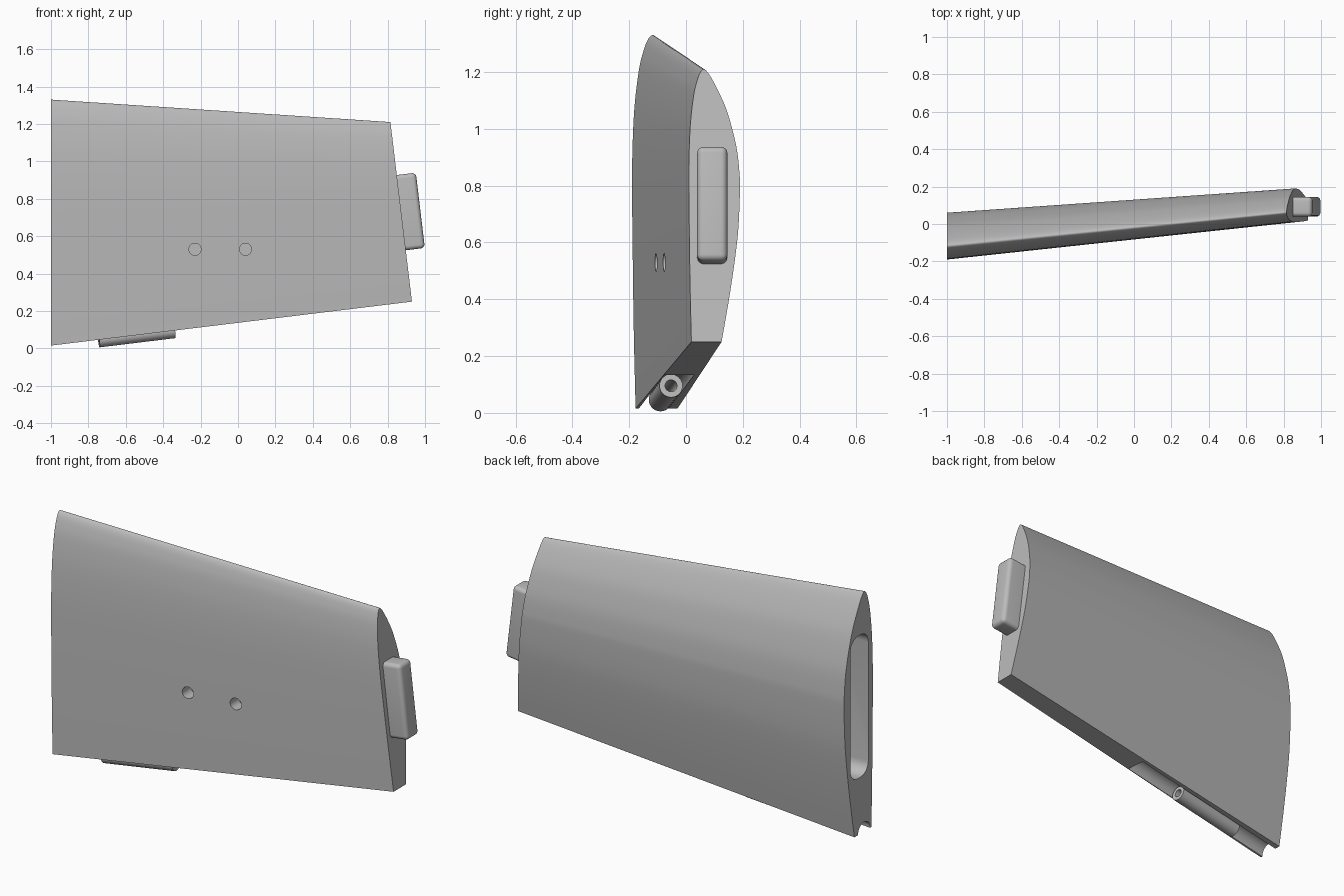
import bpy, bmesh, math
from mathutils import Vector, geometry

cube = bpy.data.objects.get("Cube")
if cube:
    bpy.data.objects.remove(cube, do_unlink=True)

grey = bpy.data.materials.new("plain grey")
grey.use_nodes = True
grey.diffuse_color = (0.5, 0.5, 0.5, 1)
grey.node_tree.nodes["Principled BSDF"].inputs["Base Color"].default_value = (0.5, 0.5, 0.5, 1)


def add_object(name, bm):
    bmesh.ops.recalc_face_normals(bm, faces=bm.faces[:])
    mesh = bpy.data.meshes.new(name)
    bm.to_mesh(mesh)
    bm.free()
    mesh.materials.append(grey)
    obj = bpy.data.objects.new(name, mesh)
    bpy.context.collection.objects.link(obj)
    return obj


def activate(obj):
    bpy.ops.object.select_all(action='DESELECT')
    obj.select_set(True)
    bpy.context.view_layer.objects.active = obj


def cut(obj, cutter):
    cutter.hide_render = True
    mod = obj.modifiers.new("cut", 'BOOLEAN')
    mod.operation = 'DIFFERENCE'
    mod.solver = 'EXACT'
    mod.object = cutter
    activate(obj)
    bpy.ops.object.modifier_apply(modifier=mod.name)
    bpy.data.objects.remove(cutter, do_unlink=True)


def smooth(obj):
    activate(obj)
    bpy.ops.object.shade_smooth_by_angle(angle=math.radians(30))


def rod(name, start, end, radius, sides=32):
    start, end = Vector(start), Vector(end)
    bm = bmesh.new()
    bmesh.ops.create_cone(bm, cap_ends=True, segments=sides, radius1=radius,
                          radius2=radius, depth=(end - start).length)
    obj = add_object(name, bm)
    obj.location = (start + end) / 2
    obj.rotation_mode = 'QUATERNION'
    obj.rotation_quaternion = (end - start).to_track_quat('Z', 'Y')
    return obj


def rounded_box(name, size, location, rotation, radius, only_x=False):
    bm = bmesh.new()
    bmesh.ops.create_cube(bm, size=1)
    bmesh.ops.scale(bm, vec=size, verts=bm.verts)
    edges = [e for e in bm.edges if not only_x
             or abs(e.verts[0].co.x - e.verts[1].co.x) > 0.01]
    bmesh.ops.bevel(bm, geom=edges, offset=radius, segments=6,
                    profile=0.5, affect='EDGES')
    obj = add_object(name, bm)
    obj.location, obj.rotation_euler = location, rotation
    return obj


def spline(points, steps=4):
    """Smooth curve through the control points."""
    pts = [Vector(p) for p in points]
    pts = [2 * pts[0] - pts[1]] + pts + [2 * pts[-1] - pts[-2]]
    out = []
    for a, b, c, d in zip(pts, pts[1:], pts[2:], pts[3:]):
        for i in range(steps):
            t = i / steps
            out.append(0.5 * (2 * b + (c - a) * t + (2 * a - 5 * b + 4 * c - d) * t ** 2
                              + (3 * b - a - 3 * c + d) * t ** 3))
    return out + [pts[-2]]


# Wing panel: section as fractions of thickness and chord, lofted root to tip
section = spline([(.05, 0), (.025, .2), (.01, .4), (0, .6), (.01, .72), (.04, .82),
                  (.1, .91), (.16, .957), (.22, .987), (.29, 1), (.37, .988),
                  (.48, .955), (.62, .903), (.74, .85), (.84, .787), (.94, .705),
                  (.99, .62), (1, .56), (.97, .42), (.9, .3), (.78, .15), (.64, 0)])
bm = bmesh.new()
root = [bm.verts.new((-1, -.19 + .25 * u, .015 + 1.315 * v)) for u, v in section]
tip = [bm.verts.new((.93 - .115 * v, .01 + .18 * u, .25 + .96 * v)) for u, v in section]
count = len(section)
for i in range(count):
    j = (i + 1) % count
    bm.faces.new((root[i], root[j], tip[j], tip[i]))
bm.faces.new(root)
bm.faces.new(tip)
wing = add_object("wing_panel", bm)


def trailing_edge(x):
    """Centre of the flat trailing edge at a span position."""
    t = x + 1
    return Vector((x, -.114 + .093 * t, .015 + .122 * t))


# Pocket in the root, groove in the trailing edge, two bolt holes
cut(wing, rounded_box("root_pocket", (.3, .155, .78), (-1, -.073, .715),
                      (0, 0, .1), .065, only_x=True))
cut(wing, rod("hinge_groove", trailing_edge(-1.1), trailing_edge(-.03), .052))
for x, y in ((-.23, -.105), (.04, -.077)):
    cut(wing, rod("bolt_hole", (x, y - .08, .53), (x, y + .07, .53), .032))
smooth(wing)

# Hinge tube lying in the groove
tube = rod("hinge_tube", trailing_edge(-.745), trailing_edge(-.34), .041)
cut(tube, rod("tube_bore", trailing_edge(-.8), trailing_edge(-.28), .021))
smooth(tube)

# Tab on the slanted tip
tilt = math.atan2(.115, .96)
length = .2
centre = Vector((.975, .0925, .738)) - Vector((math.cos(tilt), 0, math.sin(tilt))) * length / 2
smooth(rounded_box("tip_tab", (length, .106, .405), centre, (0, -tilt, 0), .022))
